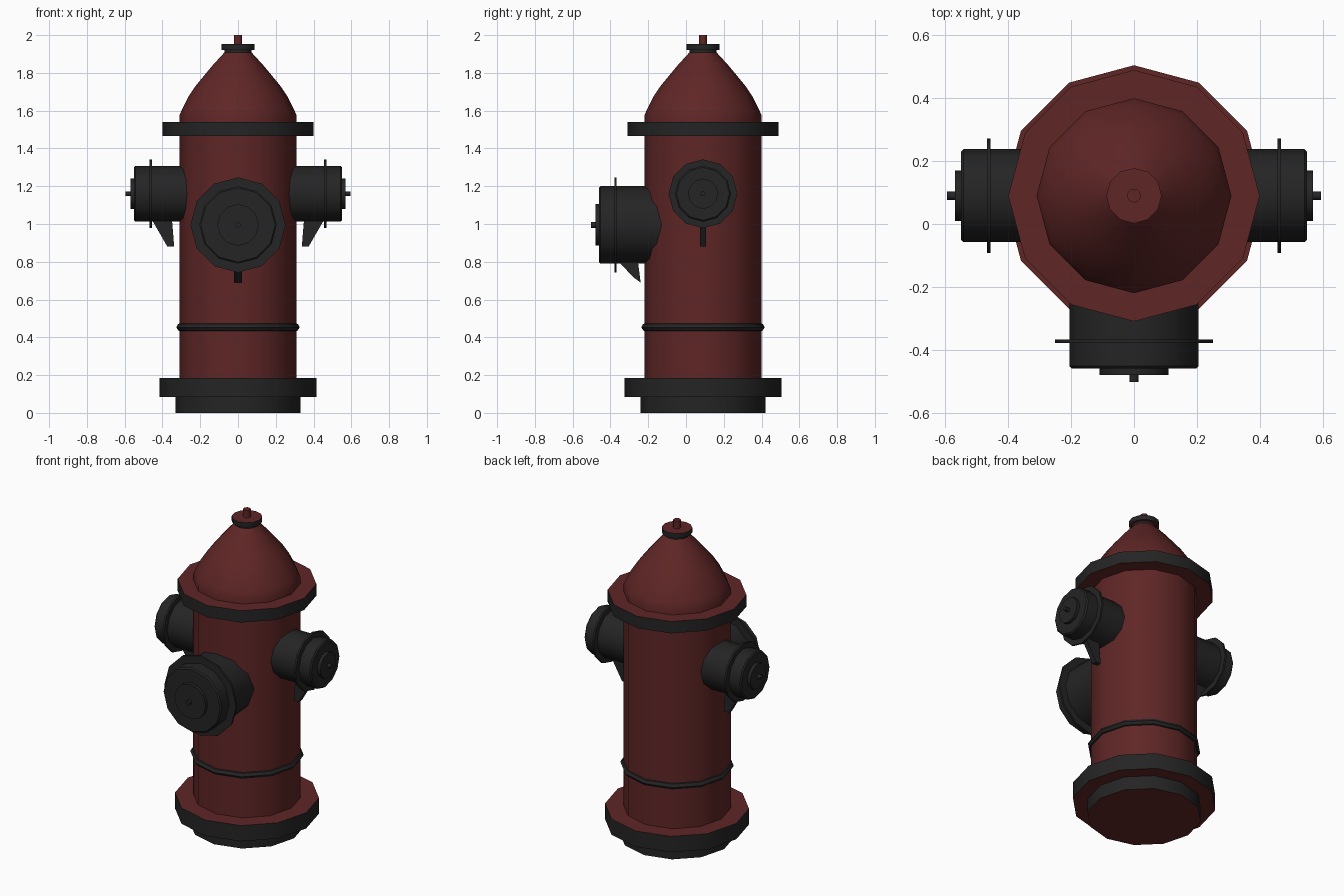
import bpy, bmesh, math
from mathutils import Matrix, Vector

if "Cube" in bpy.data.objects:
    bpy.data.objects.remove(bpy.data.objects["Cube"])

SIDES = 12
CY = 0.09  # the barrel axis sits slightly behind the origin


def material(name, rgb):
    m = bpy.data.materials.new(name)
    m.diffuse_color = (*rgb, 1)
    m.use_nodes = True
    m.node_tree.nodes["Principled BSDF"].inputs["Base Color"].default_value = m.diffuse_color
    return m


RED = material("dark red paint", (0.115, 0.019, 0.019))
BLACK = material("black iron", (0.018, 0.018, 0.018))


def finish(name, bm, mats, rule=None):
    bmesh.ops.recalc_face_normals(bm, faces=bm.faces[:])
    if rule:
        for f in bm.faces:
            f.material_index = rule(f)
    me = bpy.data.meshes.new(name)
    bm.to_mesh(me)
    bm.free()
    for m in mats:
        me.materials.append(m)
    ob = bpy.data.objects.new(name, me)
    bpy.context.collection.objects.link(ob)
    bpy.ops.object.select_all(action='DESELECT')
    ob.select_set(True)
    bpy.context.view_layer.objects.active = ob
    bpy.ops.object.shade_smooth_by_angle(angle=math.radians(35))
    return ob


def turned(name, profile, mats, rule=None, matrix=None):
    """Closed solid turned from (radius, height) points."""
    bm = bmesh.new()
    rings = []
    for r, z in profile:
        rings.append([bm.verts.new((r * math.cos(i * math.tau / SIDES),
                                    r * math.sin(i * math.tau / SIDES), z))
                      for i in range(SIDES)])
    for a, b in zip(rings, rings[1:]):
        for i in range(SIDES):
            j = (i + 1) % SIDES
            bm.faces.new((a[i], a[j], b[j], b[i]))
    bm.faces.new(rings[0][::-1])
    bm.faces.new(rings[-1])
    bm.transform(matrix or Matrix.Translation((0, CY, 0)))
    return finish(name, bm, mats, rule)


def flat_red(f):
    # horizontal faces are red, upright sides are black
    return 0 if abs(f.normal.z) > 0.8 else 1


# Barrel and dome
turned("barrel", [(0.31, 0.15), (0.31, 1.5)], [RED])
turned("dome", [(0.31, 1.52), (0.31, 1.575), (0.295, 1.61), (0.265, 1.67),
                (0.225, 1.73), (0.18, 1.785), (0.13, 1.845), (0.072, 1.908)], [RED])

# Flanges and bands
turned("base", [(0.33, 0), (0.33, 0.1)], [RED, BLACK], flat_red)
turned("base_flange", [(0.415, 0.085), (0.415, 0.185)], [RED, BLACK], flat_red)
turned("top_flange", [(0.40, 1.465), (0.40, 1.54)], [RED, BLACK], flat_red)
turned("lower_band", [(0.305, 0.432), (0.317, 0.437), (0.327, 0.453),
                      (0.317, 0.47), (0.305, 0.475)], [BLACK])

# Crown cap and operating stem
turned("crown_neck", [(0.072, 1.9), (0.072, 1.925)], [BLACK])
turned("crown_cap", [(0.088, 1.922), (0.088, 1.952)], [RED, BLACK], flat_red)
turned("crown_stem", [(0.022, 1.94), (0.022, 2.0)], [RED])


def nozzle(name, r, z, angle, end, disc_r, disc_at, plate_r, plate_end,
           stem_r, stem_end, fin, fin_w):
    """Outlet pointing along angle; distances are measured from the barrel axis."""
    spin = Matrix.Translation((0, CY, z)) @ Matrix.Rotation(angle, 4, 'Z')
    out = spin @ Matrix.Rotation(math.pi / 2, 4, 'Y')
    turned(name + "_body", [(r, 0.2), (r, end - 0.008), (r - 0.008, end)], [BLACK], None, out)
    turned(name + "_disc", [(disc_r, disc_at - 0.006), (disc_r, disc_at + 0.006)], [BLACK], None, out)
    turned(name + "_plate", [(plate_r, end - 0.01), (plate_r, plate_end)], [BLACK], None, out)
    turned(name + "_stem", [(stem_r, plate_end - 0.01), (stem_r, stem_end)], [BLACK], None, out)
    # Tapered lug under the outlet
    bm = bmesh.new()
    face = bm.faces.new([bm.verts.new((x, -fin_w, h)) for x, h in fin])
    ext = bmesh.ops.extrude_face_region(bm, geom=[face])
    verts = [v for v in ext["geom"] if isinstance(v, bmesh.types.BMVert)]
    bmesh.ops.translate(bm, verts=verts, vec=Vector((0, 2 * fin_w, 0)))
    bm.transform(spin)
    finish(name + "_lug", bm, [BLACK])


# Two side outlets and the large front outlet
side_fin = [(0.46, -0.13), (0.375, -0.278), (0.338, -0.278), (0.35, -0.13)]
for side, ang in (("right", 0), ("left", math.pi)):
    nozzle(side + "_outlet", 0.148, 1.16, ang, 0.55, 0.182, 0.462,
           0.08, 0.57, 0.013, 0.595, side_fin, 0.015)
front_fin = [(0.45, -0.19), (0.37, -0.276), (0.33, -0.305), (0.345, -0.19)]
nozzle("front_outlet", 0.205, 0.995, -math.pi / 2, 0.55, 0.252, 0.463,
       0.11, 0.57, 0.015, 0.593, front_fin, 0.02)
